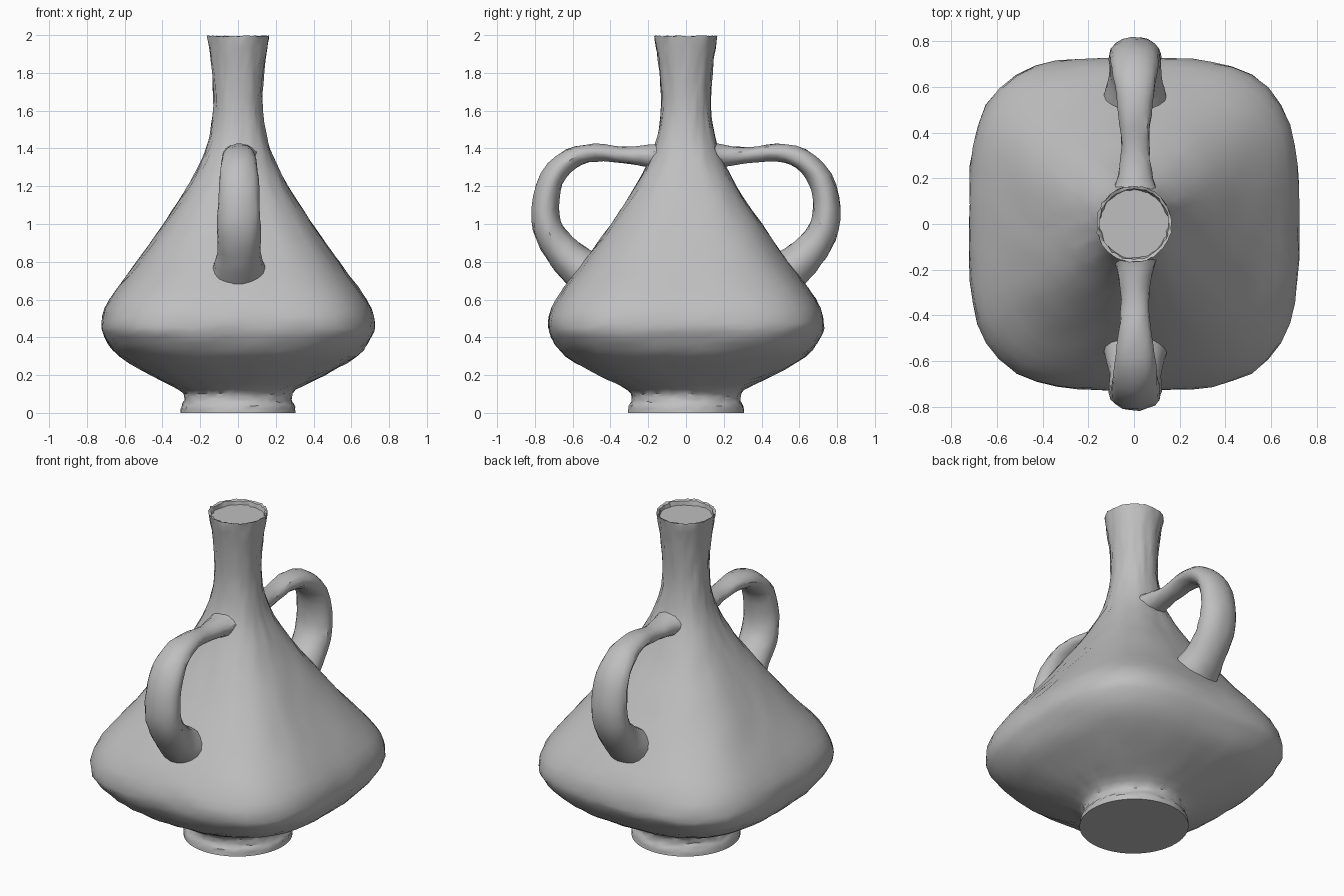
import bpy, bmesh, math, random
from mathutils import Vector

random.seed(4)
cube = bpy.data.objects.get("Cube")
if cube:
    bpy.data.objects.remove(cube)

clay = bpy.data.materials.new("grey_clay")
clay.use_nodes = True
clay.diffuse_color = (0.52, 0.52, 0.52, 1)
clay.node_tree.nodes["Principled BSDF"].inputs["Base Color"].default_value = (0.52, 0.52, 0.52, 1)


def smooth_path(keys, steps):
    """Catmull-Rom interpolation through tuples of any length."""
    pts = [Vector(k) for k in keys]
    out = []
    for i in range(len(pts) - 1):
        a, b, c, d = pts[max(i - 1, 0)], pts[i], pts[i + 1], pts[min(i + 2, len(pts) - 1)]
        for s in range(steps):
            t = s / steps
            out.append(b + (c - a) * t / 2 + (2 * a - 5 * b + 4 * c - d) * t * t / 2
                       + (3 * b - a - 3 * c + d) * t ** 3 / 2)
    return out + [pts[-1]]


def loft(name, rings, jitter):
    """Skin a list of closed point rings and cap both ends."""
    bm = bmesh.new()
    loops = [[bm.verts.new(p) for p in ring] for ring in rings]
    n = len(loops[0])
    for lower, upper in zip(loops, loops[1:]):
        for i in range(n):
            j = (i + 1) % n
            bm.faces.new((lower[i], lower[j], upper[j], upper[i]))
    bm.faces.new(loops[0][::-1])
    bm.faces.new(loops[-1])
    # hand-made unevenness, leaving the foot flat
    for v in bm.verts:
        if v.co.z > 0.01:
            v.co += Vector([random.uniform(-jitter, jitter) for _ in range(3)])
    bmesh.ops.recalc_face_normals(bm, faces=bm.faces)
    mesh = bpy.data.meshes.new(name)
    bm.to_mesh(mesh)
    bm.free()
    mesh.materials.append(clay)
    obj = bpy.data.objects.new(name, mesh)
    bpy.context.collection.objects.link(obj)
    bpy.ops.object.select_all(action="DESELECT")
    obj.select_set(True)
    bpy.context.view_layer.objects.active = obj
    bpy.ops.object.shade_smooth_by_angle(angle=math.radians(35))
    return obj


# Vessel: height, half-width, squareness of the cross-section
profile = [(0, .305, 2), (.035, .3, 2), (.07, .285, 2), (.12, .305, 2), (.2, .46, 2.3),
           (.3, .63, 2.8), (.4, .705, 3.3), (.48, .722, 3.4), (.6, .68, 3.3),
           (.8, .535, 3), (1, .395, 2.8), (1.2, .265, 2.6), (1.4, .168, 2.3),
           (1.6, .132, 2), (1.8, .138, 2), (1.98, .163, 2)]


def section(z, w, n, count=56):
    ring = []
    for i in range(count):
        a = math.tau * i / count
        c, s = math.cos(a), math.sin(a)
        r = w / (abs(c) ** n + abs(s) ** n) ** (1 / n)
        ring.append((r * c, r * s * 1.01, z))
    return ring


rings = [section(*p) for p in smooth_path(profile, 3)]
# Thin lip around a shallow mouth
rings += [section(1.995, .165, 2), section(1.99, .153, 2), section(1.965, .148, 2)]
loft("vessel", rings, .004)

# Handles: distance out, height, half-thickness, half-width
handle = [(.12, 1.36, .075, .11), (.2, 1.36, .058, .08), (.33, 1.365, .042, .062),
          (.48, 1.378, .047, .072), (.61, 1.345, .056, .09), (.71, 1.24, .065, .105),
          (.745, 1.08, .073, .112), (.72, .95, .082, .115), (.645, .845, .095, .115),
          (.57, .775, .11, .135), (.5, .72, .125, .155)]


def make_handle(name, side, count=18):
    path = smooth_path(handle, 3)
    rings = []
    for i, p in enumerate(path):
        ahead, behind = path[min(i + 1, len(path) - 1)], path[max(i - 1, 0)]
        along = Vector((ahead[0] - behind[0], ahead[1] - behind[1])).normalized()
        ring = []
        for k in range(count):
            a = math.tau * k / count
            t, w = p[2] * math.sin(a), p[3] * math.cos(a)
            ring.append((w + .005, side * (p[0] - along.y * t), p[1] + along.x * t))
        rings.append(ring)
    loft(name, rings, .003)


make_handle("front_handle", -1)
make_handle("back_handle", 1)
